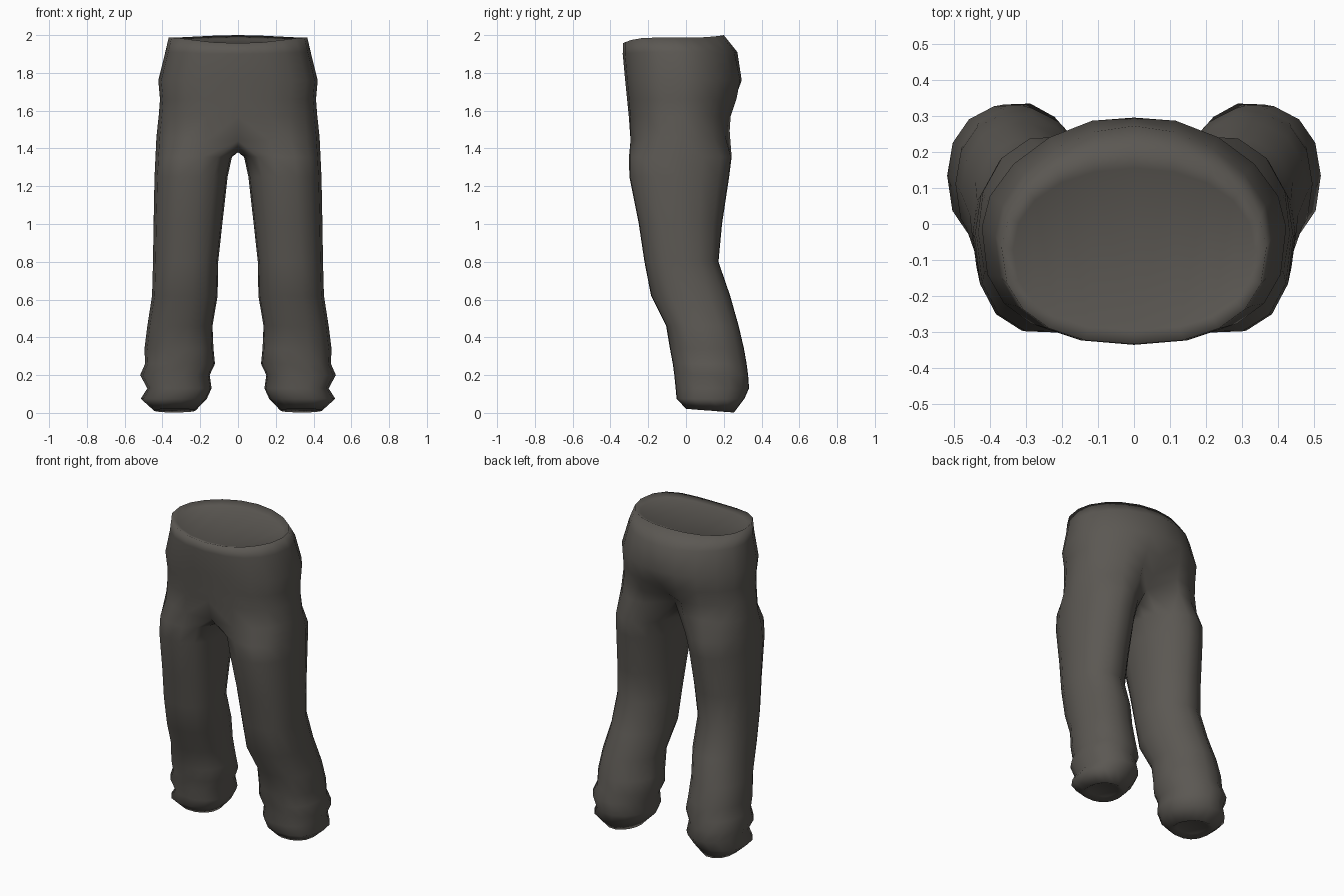
import bpy
import bmesh
import math

if "Cube" in bpy.data.objects:
    bpy.data.objects.remove(bpy.data.objects["Cube"])

OUT, INN = 11, 5          # points around the outside of a half ring, and along the inseam


def spow(v, p):
    return math.copysign(abs(v) ** p, v)


def torso_ring(zf, zs, zb, xo, yf, yb, dent_f=0.0, dent_b=0.0, pf=0.8, pb=1.05):
    """Half ring from front centre around the hip to back centre."""
    pts = []
    for i in range(OUT):
        t = math.radians(-90 + 180 * i / (OUT - 1))
        s = math.sin(t)
        p = pf if s < 0 else pb
        x = 0.0 if i in (0, OUT - 1) else xo * spow(math.cos(t), p)
        y = (yf + yb) / 2 + (yb - yf) / 2 * spow(s, p)
        # centre crease, in front and behind
        y += (dent_f if s < 0 else -dent_b) * math.exp(-(x / 0.09) ** 2)
        z = zs + ((zf if s < 0 else zb) - zs) * s ** 4
        pts.append((x, y, z))
    return pts


def leg_ring(z, xi, xo, yf, yb, tilt=0.0, pb=0.9):
    """Full ring whose first points match the outside half ring."""
    angles = [-125 + 250 * i / (OUT - 1) for i in range(OUT)]
    angles += [125 + 110 * (i + 1) / (INN + 1) for i in range(INN)]
    pts = []
    for a in angles:
        c, s = math.cos(math.radians(a)), math.sin(math.radians(a))
        # the inner back corner is the roundest, the front is squarer
        p = 0.83 if s < 0 else (pb if c > 0 else 1.15)
        pts.append(((xi + xo) / 2 + (xo - xi) / 2 * spow(c, p),
                    (yf + yb) / 2 + (yb - yf) / 2 * 1.012 * spow(s, p), z - tilt * s))
    return pts


bm = bmesh.new()


def add(pts):
    return [bm.verts.new(p) for p in pts]


def bridge(a, b, closed):
    n = len(a)
    for i in range(n if closed else n - 1):
        j = (i + 1) % n
        bm.faces.new((a[i], b[i], b[j], a[j]))


# Waist and hips, top to bottom
torso = [add(torso_ring(*r)) for r in (
    (1.945, 1.965, 1.98, 0.335, -0.295, 0.155, 0, 0, 0.84, 0.95),
    (1.957, 1.987, 2.0, 0.367, -0.333, 0.2, 0, 0, 0.84, 1.0),
    (1.90, 1.91, 1.91, 0.385, -0.335, 0.272, 0, 0, 0.82, 1.08),
    (1.76, 1.76, 1.76, 0.422, -0.322, 0.305, 0, 0.01, 0.74, 1.1),
    (1.66, 1.66, 1.66, 0.413, -0.312, 0.287, 0, 0.03, 0.76, 1.05),
    (1.57, 1.57, 1.57, 0.42, -0.306, 0.26, 0.003, 0.08, 0.8, 1.0),
    (1.44, 1.46, 1.50, 0.432, -0.306, 0.256, 0.035, 0.14, 0.82, 0.95),
)]
for a, b in zip(torso, torso[1:]):
    bridge(a, b, False)

# Sunken waist cap, in strips from front to back
top = torso[0]
for i in range(OUT // 2):
    quad = [top[i], top[i + 1], top[OUT - 2 - i], top[OUT - 1 - i]]
    bm.faces.new(list(dict.fromkeys(quad)))

# Crotch seam, from back centre under to front centre
front, back = torso[-1][0].co, torso[-1][-1].co
seam = []
for i in range(INN):
    u = (i + 1) / (INN + 1)
    p = back.lerp(front, u)
    seam.append((0.0, p.y, p.z - 0.09 * math.sin(math.pi * u) ** 0.7))
rings = [torso[-1] + add(seam)]

# Leg with knee bend and gathered cuff, ending in a recessed hem
rings += [add(leg_ring(*r)) for r in (
    (1.355, 0.032, 0.437, -0.302, 0.243, 0, 0.97),
    (1.25, 0.055, 0.442, -0.30, 0.23, 0, 0.97),
    (1.0, 0.083, 0.447, -0.25, 0.192, 0, 0.95),
    (0.8, 0.105, 0.45, -0.22, 0.173),
    (0.62, 0.108, 0.455, -0.185, 0.235),
    (0.46, 0.135, 0.48, -0.105, 0.28),
    (0.34, 0.13, 0.495, -0.085, 0.308),
    (0.26, 0.122, 0.492, -0.07, 0.322),
    (0.20, 0.15, 0.518, -0.062, 0.33),
    (0.13, 0.14, 0.48, -0.055, 0.335),
    (0.075, 0.165, 0.515, -0.05, 0.31),
    (0.012, 0.225, 0.445, 0.0, 0.255, 0.01),
    (0.03, 0.255, 0.415, 0.035, 0.22, 0.01),
)]
for a, b in zip(rings, rings[1:]):
    bridge(a, b, True)
bm.faces.new(rings[-1])

bmesh.ops.recalc_face_normals(bm, faces=bm.faces[:])
for f in bm.faces:
    f.smooth = True
mesh = bpy.data.meshes.new("trousers")
bm.to_mesh(mesh)
bm.free()

# Cloth colour
cloth = bpy.data.materials.new("dark warm grey cloth")
cloth.diffuse_color = (0.105, 0.097, 0.086, 1)
cloth.use_nodes = True
cloth.node_tree.nodes["Principled BSDF"].inputs["Base Color"].default_value = cloth.diffuse_color
mesh.materials.append(cloth)

trousers = bpy.data.objects.new("trousers", mesh)
bpy.context.collection.objects.link(trousers)

# Mirror the half across the centre seam
mirror = trousers.modifiers.new("mirror", 'MIRROR')
mirror.use_axis[0] = True
mirror.use_clip = True
mirror.merge_threshold = 0.001
